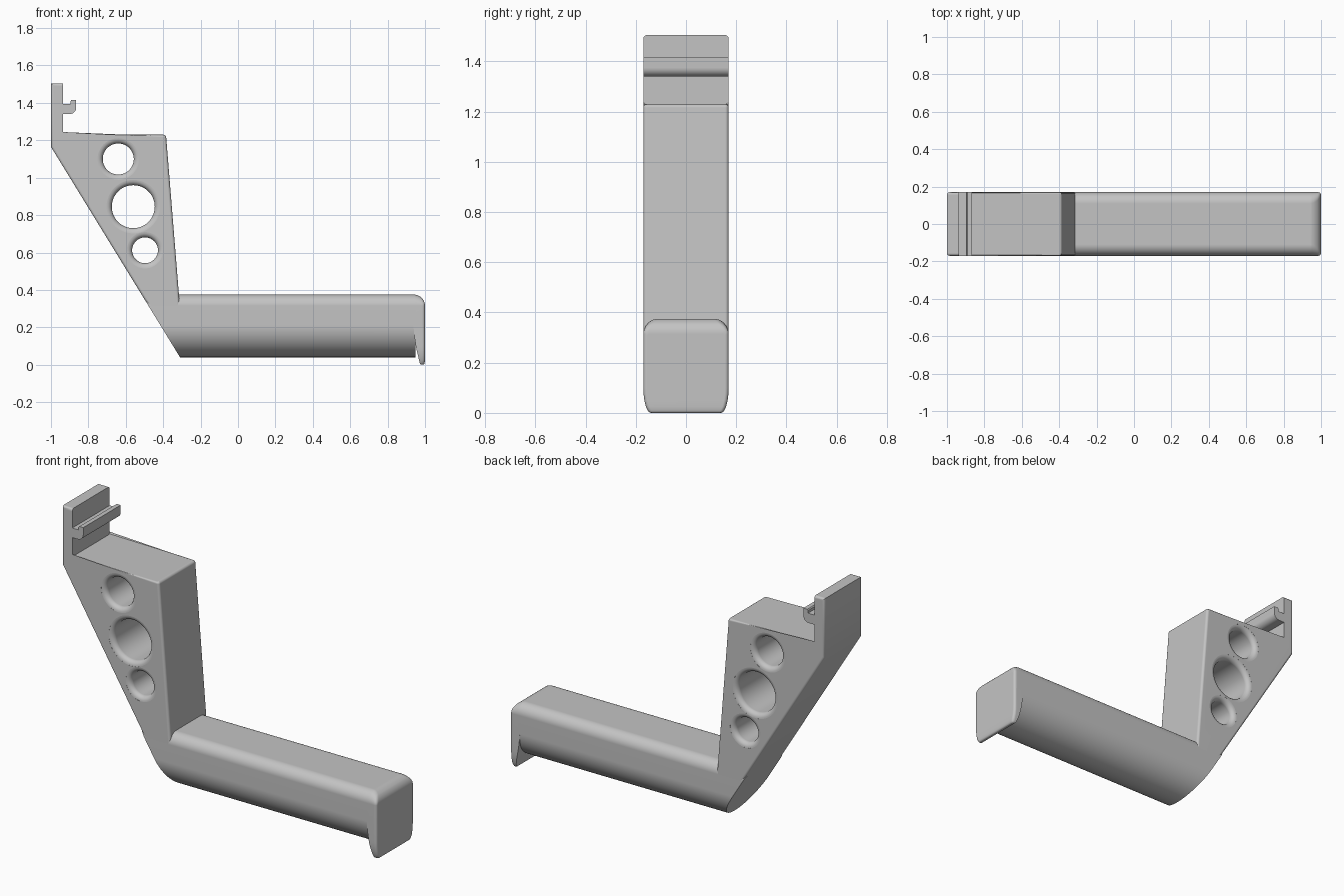
import bpy, bmesh, math

if "Cube" in bpy.data.objects:
    bpy.data.objects.remove(bpy.data.objects["Cube"])

W = 0.17                       # half width in y
grey = bpy.data.materials.new("light_grey")
grey.diffuse_color = (0.55, 0.55, 0.55, 1)
grey.use_nodes = True
grey.node_tree.nodes["Principled BSDF"].inputs["Base Color"].default_value = grey.diffuse_color


def diag(z):                   # x of the sloping underside at height z
    return -0.31 - (z - 0.04) * 0.69 / 1.125


def arc(cx, cy, r, a0, a1, n):
    return [(cx + r * math.cos(math.radians(a0 + (a1 - a0) * i / n)),
             cy + r * math.sin(math.radians(a0 + (a1 - a0) * i / n))) for i in range(n + 1)]


def loft(bm, rings):
    loops = [[bm.verts.new(p) for p in ring] for ring in rings]
    n = len(loops[0])
    for a, b in zip(loops, loops[1:]):
        for i in range(n):
            j = (i + 1) % n
            bm.faces.new((a[i], a[j], b[j], b[i]))
    bm.faces.new(loops[0][::-1])
    bm.faces.new(loops[-1])
    return loops


def make(name, bm):
    bmesh.ops.recalc_face_normals(bm, faces=bm.faces[:])
    me = bpy.data.meshes.new(name)
    bm.to_mesh(me)
    bm.free()
    ob = bpy.data.objects.new(name, me)
    bpy.context.collection.objects.link(ob)
    me.materials.append(grey)
    return ob


def activate(ob):
    bpy.ops.object.select_all(action='DESELECT')
    ob.select_set(True)
    bpy.context.view_layer.objects.active = ob


def smooth(ob):
    activate(ob)
    bpy.ops.object.shade_smooth_by_angle(angle=math.radians(35))
    m = ob.modifiers.new("weighted", 'WEIGHTED_NORMAL')
    m.keep_sharp = True


# Bracket: side profile with back plate and small hook
profile = [(diag(0.315), 0.315), (-1, 1.165), (-1, 1.505), (-0.935, 1.505), (-0.935, 1.395),
           (-0.895, 1.395), (-0.895, 1.41), (-0.89, 1.416), (-0.865, 1.416)]
profile += arc(-0.9, 1.375, 0.035, 0, -90, 6)
profile += [(-0.935, 1.34), (-0.935, 1.23), (-0.385, 1.23), (-0.311, 0.315)]
n = len(profile)
bm = bmesh.new()
a, b = loft(bm, [[(x, y, z) for x, z in profile] for y in (-W, W)])
edges = [bm.edges.get((loop[i], loop[i + 1]))
         for loop in (a, b) for i in (0, 1, 2, n - 3, n - 2)]
edges.append(bm.edges.get((a[n - 2], b[n - 2])))
bmesh.ops.bevel(bm, geom=edges, offset=0.014, segments=4, profile=0.5, affect='EDGES')
bracket = make("bracket", bm)

# Hole cutters with flared, rounded rims
bm = bmesh.new()
F = 0.028
half = [(0.2, F)] + [(W - 0.0005 - F + F * math.sin(t), F * (1 - math.cos(t)))
                     for t in [math.radians(90 - 15 * k) for k in range(7)]]
steps = half + [(-y, f) for y, f in reversed(half)]
for cx, cz, r in [(-0.64, 1.10, 0.083), (-0.56, 0.845, 0.115), (-0.497, 0.612, 0.069)]:
    loft(bm, [[(x, y, z) for x, z in arc(cx, cz, r + f, 0, 352.5, 47)] for y, f in steps])
cutter = make("hole_cutter", bm)
cutter.hide_render = True
activate(bracket)
m = bracket.modifiers.new("holes", 'BOOLEAN')
m.operation, m.solver, m.object = 'DIFFERENCE', 'EXACT', cutter
bpy.ops.object.modifier_apply(modifier=m.name)
bpy.data.objects.remove(cutter)
smooth(bracket)


# Arm: rounded top corners, half-round underside, rounded free end
def section(x, s):
    R, e = 0.06, 0.015
    d, k = max(0, x - (1 - R)), max(0, x - (1 - e))
    t = R - math.sqrt(max(0, R * R - d * d))
    h = W - e + math.sqrt(max(0, e * e - k * k))
    r, top = max(R - t, 0.012), 0.375 - t
    pts = arc(h - r, top - r, r, 0, 90, 8) + arc(-h + r, top - r, r, 90, 180, 8)
    pts += [(y, 0.21 + s * (z - 0.21)) for y, z in arc(0, 0.21, h, 180, 360, 32)]
    return pts


bm = bmesh.new()
rings = [[(diag(z), y, z) for y, z in section(0, 1)]]
for x, s in [(0.94, 1), (0.95, 1), (0.95, 0), (0.96, 0), (0.97, 0), (0.98, 0), (0.985, 0),
             (0.99, 0), (0.994, 0), (0.997, 0), (0.999, 0), (1, 0)]:
    rings.append([(x, y, z) for y, z in section(x, s)])
loft(bm, rings)
smooth(make("arm", bm))

# End lip: tapering plate hanging below the free end
bm = bmesh.new()
rings = []
for z, x0, x1 in [(0, 0.98, 0.99), (0.003, 0.975, 0.995), (0.01, 0.971, 0.998),
                  (0.025, 0.968, 1), (0.05, 0.962, 1), (0.075, 0.956, 1), (0.1, 0.951, 1),
                  (0.15, 0.943, 1), (0.21, 0.938, 1)]:
    u = max(0, (0.1 - z) / 0.1)
    h = W - 0.03 * (1 - math.sqrt(1 - u * u))
    r = min(0.015, (x1 - x0) * 0.6)
    pts = [(x0, -h)] + arc(x1 - r, -h + r, r, -90, 0, 5) + arc(x1 - r, h - r, r, 0, 90, 5) + [(x0, h)]
    rings.append([(x, y, z) for x, y in pts])
loft(bm, rings)
smooth(make("end_lip", bm))
